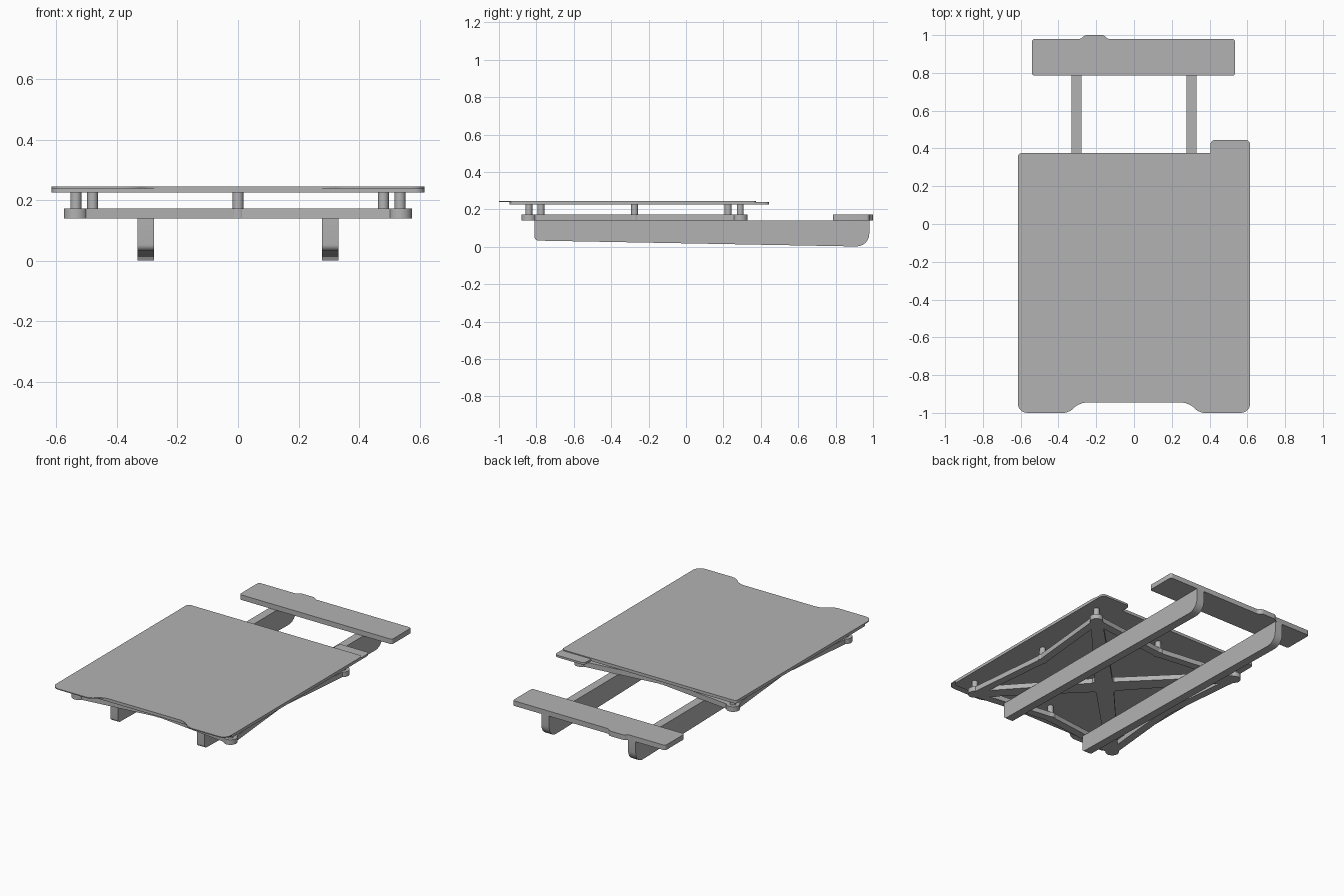
import bpy, bmesh, math
from mathutils import Vector

old = bpy.data.objects.get("Cube")
if old:
    bpy.data.objects.remove(old, do_unlink=True)

GREY = (0.45, 0.45, 0.45, 1)
grey = bpy.data.materials.new("plain grey")
grey.use_nodes = True
grey.diffuse_color = GREY
grey.node_tree.nodes["Principled BSDF"].inputs["Base Color"].default_value = GREY


def rounded(corners, steps=6):
    """Outline from (a, b, radius) corners, each softened by a cubic curve."""
    out = []
    for i, (a, b, r) in enumerate(corners):
        p = Vector((a, b))
        if r == 0:
            out.append(p)
            continue
        before = Vector(corners[i - 1][:2]) - p
        after = Vector(corners[(i + 1) % len(corners)][:2]) - p
        s, e = p + before.normalized() * r, p + after.normalized() * r
        c1, c2 = s.lerp(p, 0.55), e.lerp(p, 0.55)
        for k in range(steps + 1):
            t = k / steps
            u = 1 - t
            out.append(s * u**3 + c1 * 3 * u * u * t + c2 * 3 * u * t * t + e * t**3)
    return out


def finish(name, bm):
    bmesh.ops.recalc_face_normals(bm, faces=bm.faces)
    mesh = bpy.data.meshes.new(name)
    bm.to_mesh(mesh)
    bm.free()
    mesh.materials.append(grey)
    obj = bpy.data.objects.new(name, mesh)
    bpy.context.collection.objects.link(obj)
    bpy.ops.object.select_all(action="DESELECT")
    obj.select_set(True)
    bpy.context.view_layer.objects.active = obj
    bpy.ops.object.shade_smooth_by_angle(angle=math.radians(30))
    return obj


def extrude(name, outline, low, high, axis="z"):
    """Extrude an outline along z, or along x when it is drawn in the y-z plane."""
    bm = bmesh.new()
    place = (lambda p: (p.x, p.y, low)) if axis == "z" else (lambda p: (low, p.x, p.y))
    face = bm.faces.new([bm.verts.new(place(p)) for p in outline])
    grown = bmesh.ops.extrude_face_region(bm, geom=[face])
    verts = [v for v in grown["geom"] if isinstance(v, bmesh.types.BMVert)]
    d = high - low
    bmesh.ops.translate(bm, verts=verts, vec=(0, 0, d) if axis == "z" else (d, 0, 0))
    return finish(name, bm)


def cylinder(name, x, y, r, low, high):
    ring = [Vector((x + r * math.cos(i * math.tau / 24), y + r * math.sin(i * math.tau / 24)))
            for i in range(24)]
    return extrude(name, ring, low, high)


def bar(name, a, b, wide_a, wide_b, low, high):
    a, b = Vector(a), Vector(b)
    d = (b - a).normalized()
    n = Vector((-d.y, d.x))
    extrude(name, [a + n * wide_a / 2, a - n * wide_a / 2,
                   b - n * wide_b / 2, b + n * wide_b / 2], low, high)


# Heated bed with a rear connector tab
W, BACK = 0.615, 0.375
extrude("heated_bed", rounded([
    (-W, -0.945, 0.03), (W, -0.945, 0.03), (W, 0.445, 0.025), (0.405, 0.445, 0.025),
    (0.405, BACK, 0), (-W, BACK, 0.02)]), 0.226, 0.239)

# Thin print sheet with two front grip tabs
extrude("print_sheet", rounded([
    (-W, -1, 0.05), (-0.345, -1, 0.03), (-0.29, -0.945, 0.04), (0.29, -0.945, 0.04),
    (0.345, -1, 0.03), (W, -1, 0.05), (W, BACK, 0.02), (-W, BACK, 0.02)]), 0.239, 0.245)

# Carriage: hub, diagonal arms, edge bars and rounded corner pads
LOW, TOP, CY = 0.14, 0.172, -0.275
cylinder("carriage_hub", 0, CY, 0.085, LOW, TOP)
corners = [(sx * 0.535, CY + sy * 0.565) for sx, sy in ((-1, -1), (1, -1), (1, 1), (-1, 1))]
middles = [(0, CY - 0.5), (0.48, CY), (0, CY + 0.5), (-0.48, CY)]
for corner, after, before in zip(corners, middles, middles[-1:] + middles[:-1]):
    cylinder("carriage_corner_pad", *corner, 0.04, LOW, TOP)
    bar("carriage_arm", (0, CY), corner, 0.11, 0.07, LOW, TOP)
    for mid in (after, before):
        bar("carriage_edge_bar", corner, mid, 0.05, 0.05, LOW, TOP)
for mid in middles:
    cylinder("carriage_middle_pad", *mid, 0.03, LOW, TOP)

# Standoffs holding up the bed
for x, y in corners + middles + [(0, CY)]:
    cylinder("bed_standoff", x, y, 0.018, TOP, 0.226)

# Two tapering rails
rail = rounded([(-0.81, 0.033, 0.02), (0.98, 0, 0.07), (0.98, 0.14, 0), (-0.81, 0.14, 0)])
for side, x in (("left", 0.305), ("right", -0.305)):
    extrude(side + "_rail", rail, x - 0.027, x + 0.027, "x")

# Rear cross plate with a small tab
extrude("rear_plate", rounded([
    (-0.54, 0.785, 0.015), (0.535, 0.785, 0.015), (0.535, 0.98, 0.015), (-0.14, 0.98, 0.01),
    (-0.16, 1, 0.01), (-0.26, 1, 0.01), (-0.28, 0.98, 0.01), (-0.54, 0.98, 0.015)]), 0.14, 0.172)
